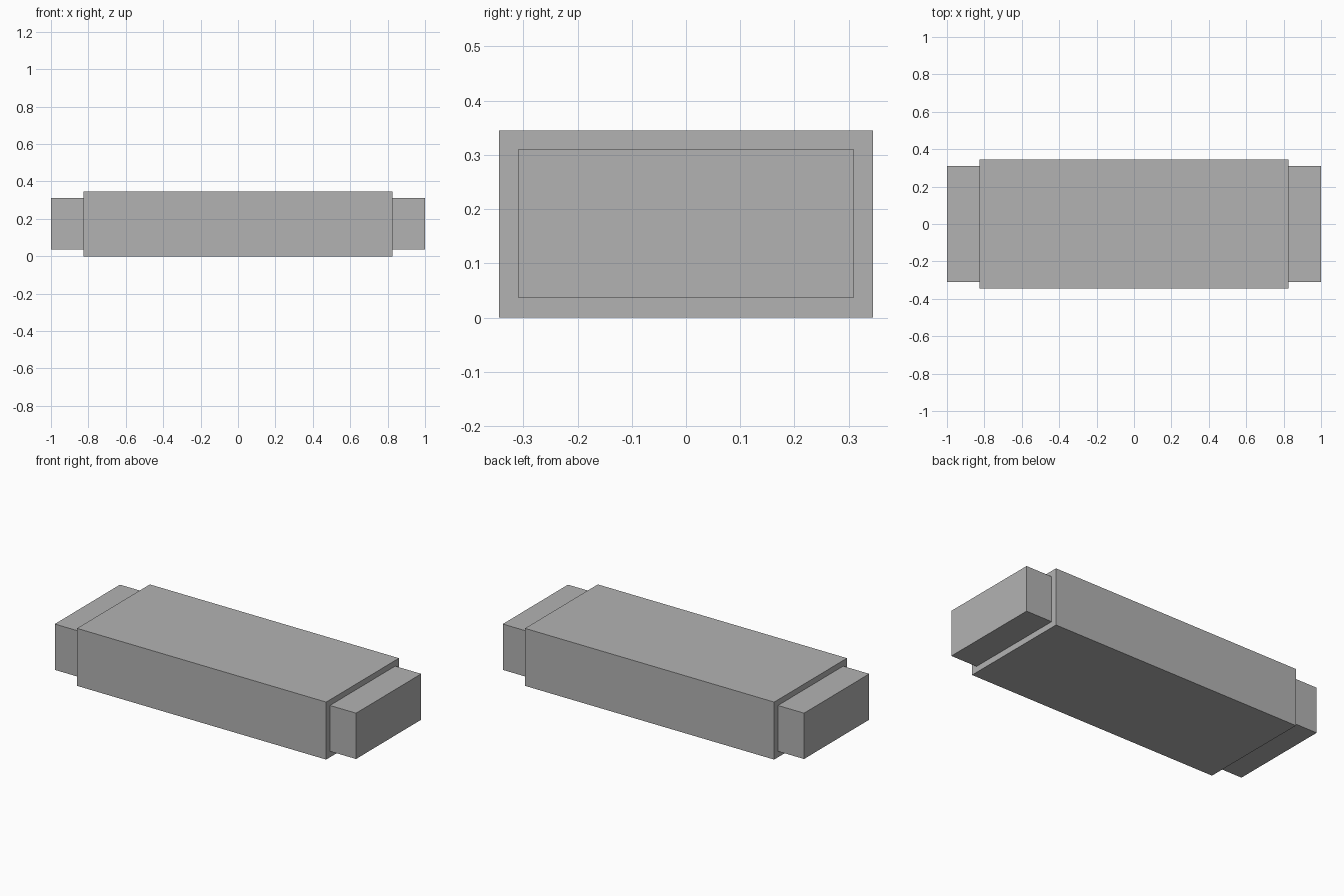
import bpy

cube = bpy.data.objects.get("Cube")
if cube:
    bpy.data.objects.remove(cube, do_unlink=True)

grey = bpy.data.materials.new("plain grey")
grey.use_nodes = True
colour = (0.45, 0.45, 0.45, 1)
grey.diffuse_color = colour
grey.node_tree.nodes["Principled BSDF"].inputs["Base Color"].default_value = colour


def block(name, low, high):
    """Box spanning two opposite corners."""
    centre = [(a + b) / 2 for a, b in zip(low, high)]
    bpy.ops.mesh.primitive_cube_add(size=1, location=centre)
    obj = bpy.context.object
    obj.name = name
    obj.scale = [b - a for a, b in zip(low, high)]
    bpy.ops.object.transform_apply(location=False, rotation=False, scale=True)
    obj.data.materials.append(grey)
    return obj


BODY_X, BODY_Y, BODY_Z = 0.827, 0.345, 0.345
END_Y, END_LOW, END_HIGH = 0.309, 0.036, 0.311

# Main body
block("body", (-BODY_X, -BODY_Y, 0), (BODY_X, BODY_Y, BODY_Z))

# Smaller end blocks on both sides
block("left_end", (BODY_X, -END_Y, END_LOW), (1, END_Y, END_HIGH))
block("right_end", (-1, -END_Y, END_LOW), (-BODY_X, END_Y, END_HIGH))
